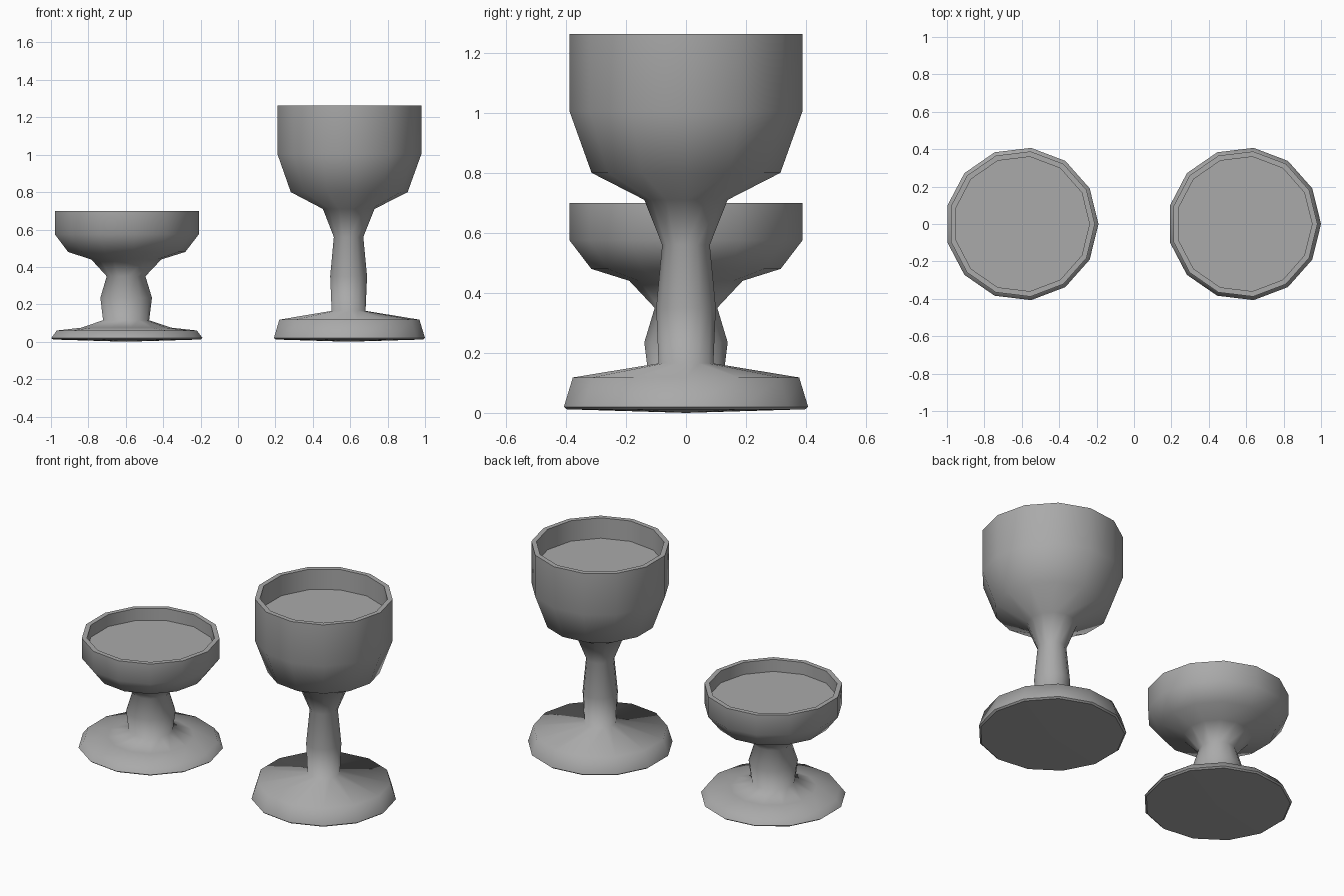
import bpy
import bmesh
import math

SIDES = 13
BOWL_R = 0.391
INNER_R = 0.362

cube = bpy.data.objects.get("Cube")
if cube:
    bpy.data.objects.remove(cube, do_unlink=True)


def make_material(name, colour):
    mat = bpy.data.materials.new(name)
    mat.use_nodes = True
    mat.diffuse_color = colour
    mat.node_tree.nodes["Principled BSDF"].inputs["Base Color"].default_value = colour
    return mat


grey = make_material("plain grey", (0.4, 0.4, 0.4, 1))


def finish(name, bm, x):
    bmesh.ops.recalc_face_normals(bm, faces=bm.faces)
    mesh = bpy.data.meshes.new(name)
    bm.to_mesh(mesh)
    bm.free()
    mesh.materials.append(grey)
    obj = bpy.data.objects.new(name, mesh)
    obj.location.x = x
    bpy.context.collection.objects.link(obj)
    return obj


def ring(bm, r, z):
    step = math.tau / SIDES
    return [bm.verts.new((r * math.cos(i * step), r * math.sin(i * step), z))
            for i in range(SIDES)]


def goblet(name, x, profile, rim_z, drink_z):
    # Body: underside, foot, stem, bowl, rim and inner wall in one turned profile
    full = [(0.40, 0.012), (0.41, 0.02)] + profile
    full += [(BOWL_R, rim_z), (INNER_R, rim_z), (INNER_R, drink_z)]
    sharp = {0, 1, len(full) - 3, len(full) - 2}
    bm = bmesh.new()
    rings = [ring(bm, r, z) for r, z in full]
    for low, high in zip(rings, rings[1:]):
        for i in range(SIDES):
            j = (i + 1) % SIDES
            bm.faces.new((low[i], low[j], high[j], high[i])).smooth = True
    centre = bm.verts.new((0, 0, 0))
    for i in range(SIDES):
        bm.faces.new((centre, rings[0][(i + 1) % SIDES], rings[0][i]))
    for k in sharp:
        for i in range(SIDES):
            bm.edges.get((rings[k][i], rings[k][(i + 1) % SIDES])).smooth = False
    finish(name + "_body", bm, x)

    # Drink: flat disc that fills the bowl
    bm = bmesh.new()
    bm.faces.new(ring(bm, INNER_R, drink_z))
    bm.normal_update()
    disc = finish(name + "_drink", bm, x)
    if disc.data.polygons[0].normal.z < 0:
        disc.data.flip_normals()


# Each profile runs from the foot edge up to the lower bowl wall: (radius, height)
goblet("short_goblet", -0.6, [
    (0.38, 0.06), (0.245, 0.075), (0.125, 0.115), (0.14, 0.235),
    (0.105, 0.35), (0.19, 0.44), (0.318, 0.48), (BOWL_R, 0.575),
], 0.70, 0.625)
goblet("tall_goblet", 0.59, [
    (0.38, 0.118), (0.092, 0.165), (0.1, 0.35), (0.08, 0.56),
    (0.14, 0.71), (0.317, 0.80), (BOWL_R, 1.005),
], 1.262, 1.135)
